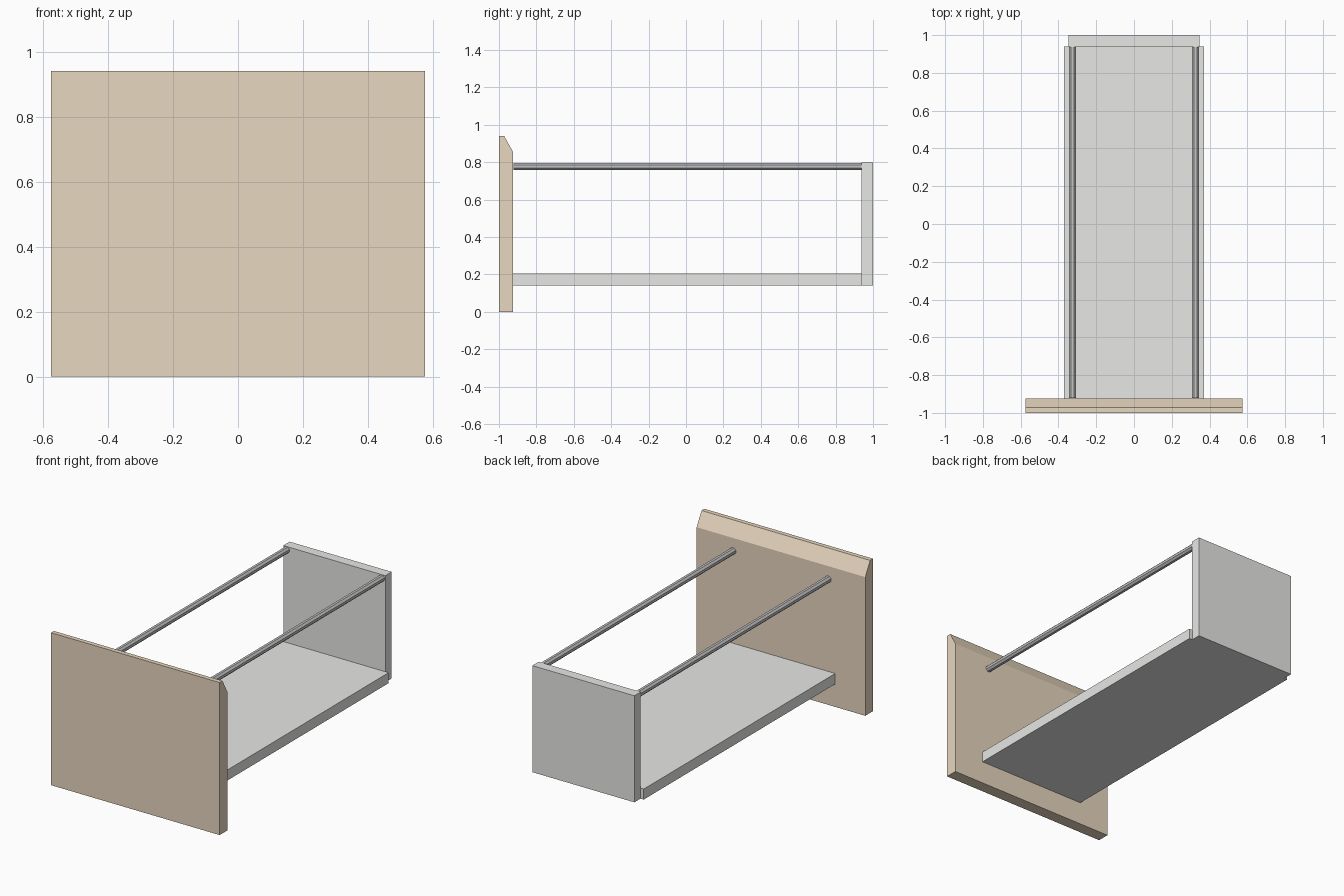
import bpy, bmesh, math
from mathutils import Matrix

if "Cube" in bpy.data.objects:
    bpy.data.objects.remove(bpy.data.objects["Cube"])


def material(name, rgb):
    m = bpy.data.materials.new(name)
    m.diffuse_color = (*rgb, 1)
    m.use_nodes = True
    m.node_tree.nodes["Principled BSDF"].inputs["Base Color"].default_value = m.diffuse_color
    return m


tan = material("tan wood", (0.80, 0.68, 0.52))
grey = material("light grey", (0.80, 0.80, 0.79))
steel = material("steel grey", (0.55, 0.55, 0.55))


def extrude_x(name, profile, half_width, mat):
    """Extrude a (y, z) profile symmetrically along x."""
    bm = bmesh.new()
    face = bm.faces.new([bm.verts.new((-half_width, y, z)) for y, z in profile])
    ext = bmesh.ops.extrude_face_region(bm, geom=[face])
    verts = [v for v in ext["geom"] if isinstance(v, bmesh.types.BMVert)]
    bmesh.ops.translate(bm, verts=verts, vec=(2 * half_width, 0, 0))
    bmesh.ops.recalc_face_normals(bm, faces=bm.faces)
    mesh = bpy.data.meshes.new(name)
    bm.to_mesh(mesh)
    bm.free()
    mesh.materials.append(mat)
    obj = bpy.data.objects.new(name, mesh)
    bpy.context.collection.objects.link(obj)


def rect(y0, y1, z0, z1):
    return [(y0, z0), (y1, z0), (y1, z1), (y0, z1)]


# Drawer front with bevelled inner top edge
extrude_x("drawer_front",
          [(-1, 0), (-0.925, 0), (-0.925, 0.855), (-0.972, 0.94), (-1, 0.94)],
          0.575, tan)

# Drawer base and back
extrude_x("drawer_base", rect(-0.925, 0.94, 0.141, 0.206), 0.37, grey)
extrude_x("drawer_back", rect(0.938, 1.0, 0.141, 0.798), 0.348, grey)

# Octagonal side rails, lying along y with a flat side upward
for side, x in (("left", -0.325), ("right", 0.325)):
    bpy.ops.mesh.primitive_cylinder_add(vertices=8, radius=0.0205, depth=1.86,
                                        location=(x, 0.008, 0.777))
    rail = bpy.context.object
    rail.name = side + "_rail"
    rail.data.transform(Matrix.Rotation(math.pi / 2, 4, 'X')
                        @ Matrix.Rotation(math.pi / 8, 4, 'Z'))
    rail.data.materials.append(steel)
